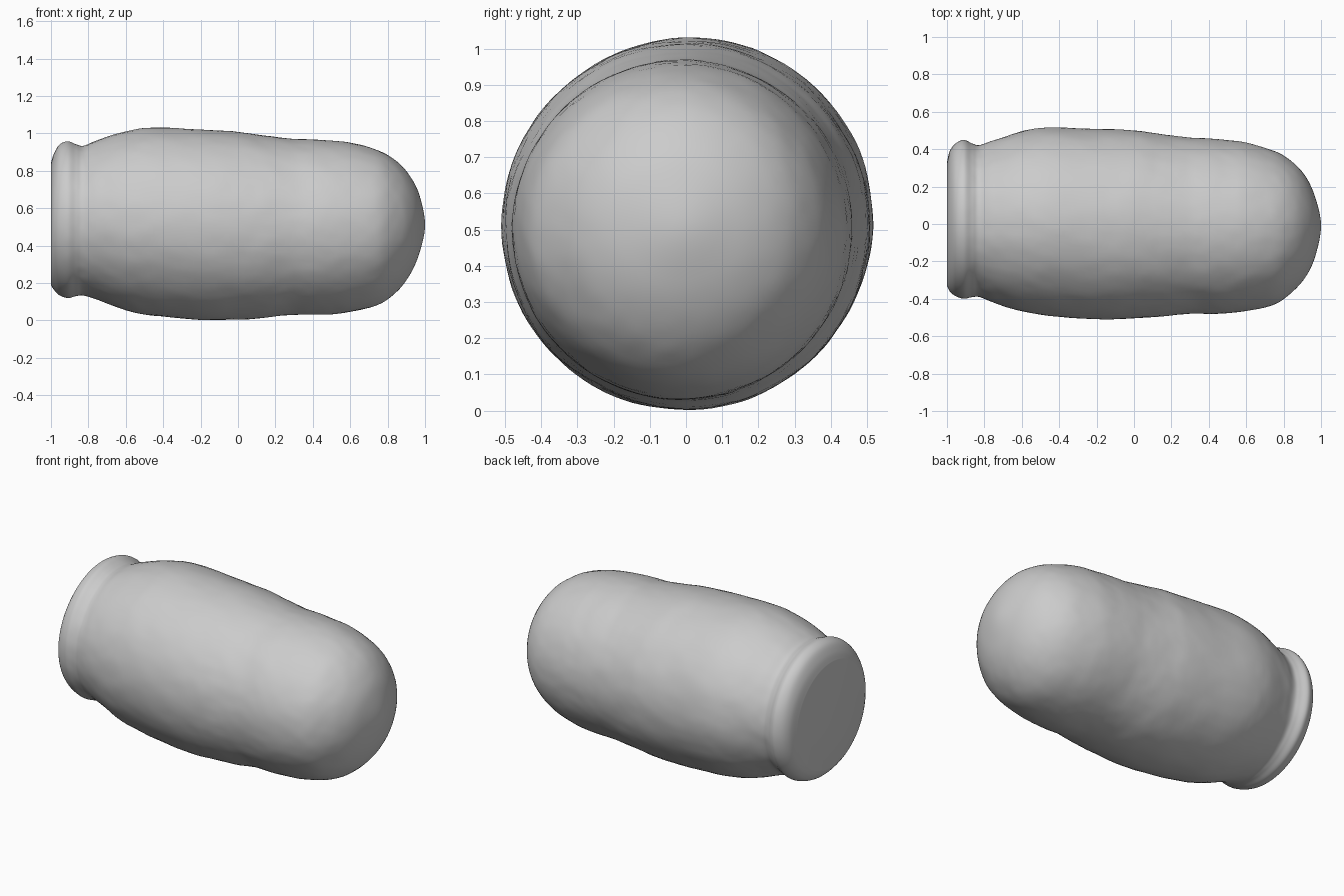
import bpy, bmesh, math
from mathutils import Vector, noise

if "Cube" in bpy.data.objects:
    bpy.data.objects.remove(bpy.data.objects["Cube"])

# Stations along the jar: x, top z, bottom z, +y edge, -y edge
STATIONS = [
    (-1.000, 0.84, 0.19, 0.33, -0.33),
    (-0.985, 0.89, 0.165, 0.39, -0.36),
    (-0.955, 0.94, 0.135, 0.43, -0.385),
    (-0.910, 0.958, 0.12, 0.45, -0.40),
    (-0.865, 0.942, 0.13, 0.43, -0.392),
    (-0.825, 0.935, 0.133, 0.422, -0.392),
    (-0.750, 0.965, 0.11, 0.447, -0.42),
    (-0.600, 1.01, 0.055, 0.495, -0.467),
    (-0.450, 1.03, 0.026, 0.516, -0.49),
    (-0.200, 1.02, 0.004, 0.508, -0.51),
    (0.000, 1.008, 0.004, 0.500, -0.505),
    (0.150, 0.988, 0.015, 0.48, -0.495),
    (0.300, 0.97, 0.030, 0.463, -0.48),
    (0.450, 0.965, 0.031, 0.453, -0.48),
    (0.600, 0.95, 0.045, 0.435, -0.465),
    (0.750, 0.91, 0.085, 0.39, -0.43),
    (0.850, 0.85, 0.155, 0.33, -0.36),
    (0.920, 0.77, 0.245, 0.25, -0.28),
    (0.970, 0.67, 0.36, 0.14, -0.17),
    (1.000, 0.51, 0.51, -0.01, -0.01),
]
SIDES, STEPS = 128, 6


def catmull(a, b, c, d, t):
    return [0.5 * (2*q + (r-p)*t + (2*p-5*q+4*r-s)*t*t + (3*q-p-3*r+s)*t**3)
            for p, q, r, s in zip(a, b, c, d)]


# Smooth sections: the tip continues as a mirrored section so the dome is round
x, t, b, yp, yn = STATIONS[-2]
pts = [STATIONS[0]] + STATIONS + [(x, b, t, yn, yp)]
sections = [catmull(*pts[i:i+4], k / STEPS)
            for i in range(len(STATIONS) - 1) for k in range(STEPS)]

# Jar body with rim, neck and domed base, closed flat at the mouth
bm = bmesh.new()
rings = []
for x, zt, zb, yp, yn in sections:
    ring = []
    for j in range(SIDES):
        a = 2 * math.pi * j / SIDES
        d = Vector((0, math.cos(a), math.sin(a)))
        p = Vector((x, (yp+yn)/2 + (yp-yn)/2 * d.y, (zt+zb)/2 + (zt-zb)/2 * d.z))
        fade = min(1, max(0, (x + 0.97) * 8)) * min(1, (1.0 - x) * 8)
        bump = 0.003 * noise.noise(p * 7) + 0.0015 * noise.noise(p * 18)
        ring.append(bm.verts.new(p + d * bump * fade))
    rings.append(ring)
tip = bm.verts.new((1.0, -0.01, 0.51))
for r0, r1 in zip(rings, rings[1:]):
    for j in range(SIDES):
        k = (j + 1) % SIDES
        bm.faces.new((r0[j], r0[k], r1[k], r1[j]))
for j in range(SIDES):
    bm.faces.new((rings[-1][j], rings[-1][(j + 1) % SIDES], tip))
bm.faces.new(rings[0])
bmesh.ops.recalc_face_normals(bm, faces=bm.faces[:])

mesh = bpy.data.meshes.new("jar_body")
bm.to_mesh(mesh)
bm.free()
jar = bpy.data.objects.new("jar_body", mesh)
bpy.context.collection.objects.link(jar)
bpy.context.view_layer.objects.active = jar
jar.select_set(True)
bpy.ops.object.shade_smooth_by_angle(angle=math.radians(35))
